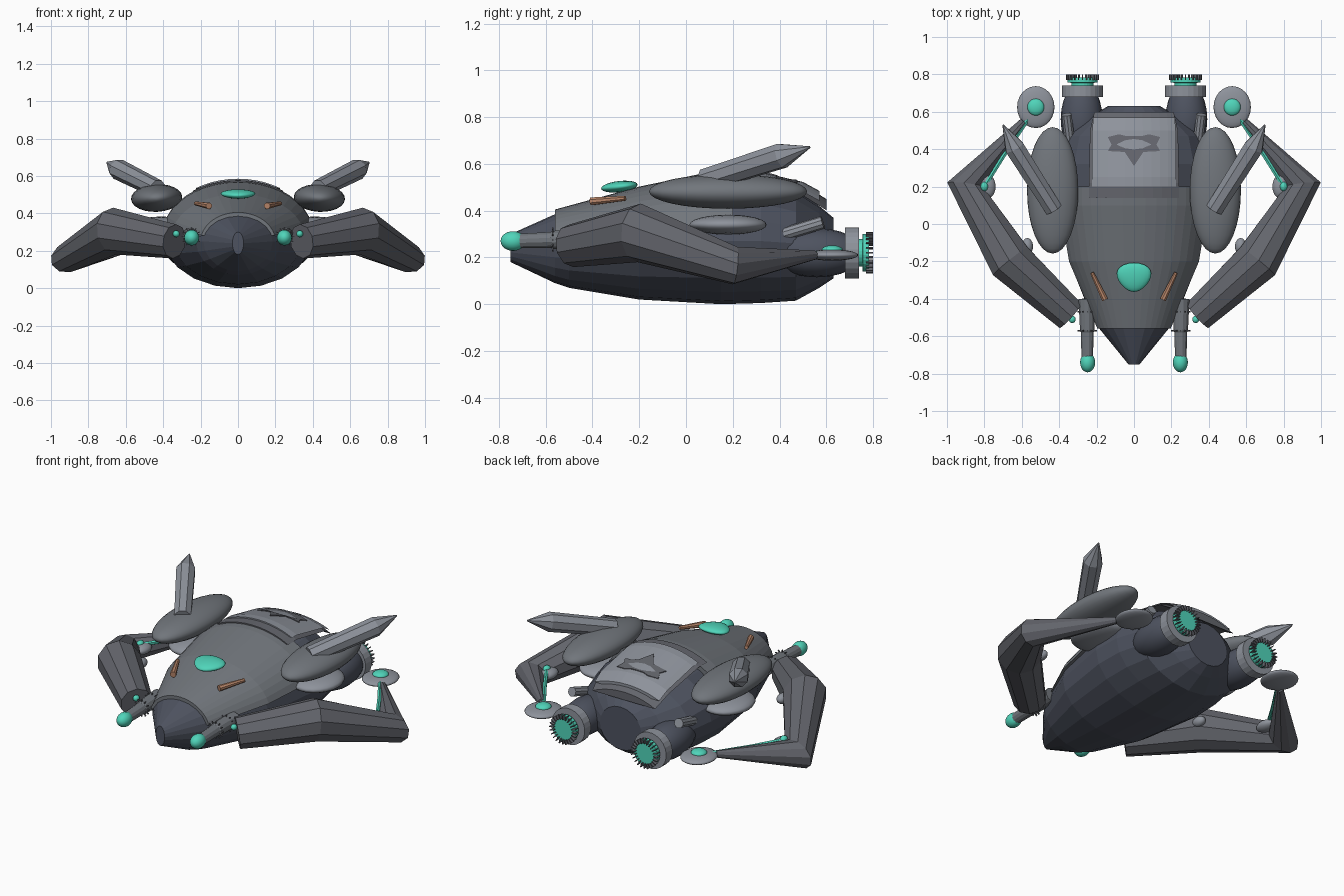
import bpy, bmesh
from math import sin, cos, pi, radians
from mathutils import Vector, Matrix

if "Cube" in bpy.data.objects:
    bpy.data.objects.remove(bpy.data.objects["Cube"])

def material(name, rgb):
    m = bpy.data.materials.new(name)
    m.diffuse_color = (*rgb, 1)
    m.use_nodes = True
    m.node_tree.nodes["Principled BSDF"].inputs["Base Color"].default_value = m.diffuse_color
    return m

SLATE = material("slate", (0.075, 0.085, 0.115))
ARMOUR = material("armour", (0.165, 0.18, 0.20))
DARK = material("dark_metal", (0.125, 0.13, 0.15))
STEEL = material("steel", (0.27, 0.29, 0.33))
TEAL = material("teal", (0.08, 0.66, 0.49))
COPPER = material("copper", (0.50, 0.25, 0.15))

def finish(name, bm, mat, smooth=False):
    bmesh.ops.recalc_face_normals(bm, faces=bm.faces)
    me = bpy.data.meshes.new(name)
    bm.to_mesh(me)
    bm.free()
    ob = bpy.data.objects.new(name, me)
    bpy.context.collection.objects.link(ob)
    me.materials.append(mat)
    if smooth:
        for p in me.polygons:
            p.use_smooth = True
    return ob

def skin(name, rings, mat, smooth=False):
    """Join matching rings of points and cap both ends."""
    bm = bmesh.new()
    vs = [[bm.verts.new(p) for p in r] for r in rings]
    n = len(vs[0])
    for a, b in zip(vs, vs[1:]):
        for i in range(n):
            j = (i + 1) % n
            bm.faces.new((a[i], a[j], b[j], b[i]))
    bm.faces.new(vs[0])
    bm.faces.new(vs[-1])
    return finish(name, bm, mat, smooth)

def loft(name, stations, mat, n=20, a0=0, a1=360):
    """Stations are (y, half width, bottom, middle, top)."""
    count = n if a1 - a0 == 360 else n + 1
    rings = []
    for y, w, zb, zm, zt in stations:
        ring = []
        for i in range(count):
            a = radians(a0 + (a1 - a0) * i / n)
            h = zt - zm if sin(a) > 0 else zm - zb
            ring.append((w * cos(a), y, zm + h * sin(a)))
        rings.append(ring)
    return skin(name, rings, mat)

def tube(name, path, radii, mat, n=10, smooth=False):
    """Mitred tube through the path points."""
    pts = [Vector(p) for p in path]
    rings = []
    for k, p in enumerate(pts):
        d = (pts[k] - pts[k - 1] if k else pts[1] - pts[0]).normalized()
        nxt = (pts[k + 1] - p).normalized() if k < len(pts) - 1 else d
        plane = (d + nxt).normalized()
        u = d.cross(Vector((0, 0, 1))).normalized()
        v = u.cross(d)
        ring = []
        for i in range(n):
            a = 2 * pi * (i + 0.5) / n
            o = radii[k] * (u * cos(a) + v * sin(a))
            ring.append(p + o - d * (o.dot(plane) / d.dot(plane)))
        rings.append(ring)
    return skin(name, rings, mat, smooth)

def ellipsoid(name, loc, size, mat, roll=0, seg=20, rings=12):
    bm = bmesh.new()
    m = Matrix.Translation(loc) @ Matrix.Rotation(roll, 4, 'Y') @ Matrix.Diagonal((*size, 1))
    # poles lie along y
    bmesh.ops.create_uvsphere(bm, u_segments=seg, v_segments=rings, radius=1,
                              matrix=m @ Matrix.Rotation(pi / 2, 4, 'X'))
    return finish(name, bm, mat, True)

def spikes(name, x, y, z, r0, r1, depth, mat, count=24):
    """Ring of thin radial blades facing along y."""
    bm = bmesh.new()
    for i in range(count):
        m = (Matrix.Translation((x, y, z)) @ Matrix.Rotation(2 * pi * i / count, 4, 'Y')
             @ Matrix.Translation(((r0 + r1) / 2, 0, 0)) @ Matrix.Diagonal((r1 - r0, depth, 0.005, 1)))
        bmesh.ops.create_cube(bm, size=1, matrix=m)
    return finish(name, bm, mat)

# hull and armour
loft("hull", [(-0.75, 0.03, 0.18, 0.24, 0.30), (-0.56, 0.185, 0.09, 0.25, 0.385),
              (-0.5, 0.225, 0.07, 0.25, 0.40), (-0.2, 0.345, 0.02, 0.26, 0.47),
              (0.15, 0.40, 0.0, 0.27, 0.54), (0.32, 0.395, 0.005, 0.27, 0.545),
              (0.47, 0.36, 0.015, 0.26, 0.49), (0.57, 0.24, 0.07, 0.25, 0.42),
              (0.63, 0.14, 0.11, 0.24, 0.37)], SLATE)
loft("upper_shell", [(-0.56, 0.2, 0, 0.25, 0.405), (-0.2, 0.355, 0, 0.27, 0.503),
                     (0.1, 0.405, 0, 0.28, 0.565), (0.2, 0.405, 0, 0.28, 0.575)],
     ARMOUR, 18, 12, 168)
loft("rear_trim", [(0.14, 0.41, 0, 0.28, 0.576), (0.22, 0.41, 0, 0.28, 0.578),
                   (0.5, 0.40, 0, 0.26, 0.513), (0.6, 0.36, 0, 0.2, 0.45)],
     DARK, 10, 54, 126)
loft("rear_panel", [(0.2, 0.41, 0, 0.28, 0.585), (0.25, 0.41, 0, 0.28, 0.581),
                    (0.5, 0.41, 0, 0.26, 0.523), (0.57, 0.40, 0, 0.22, 0.485)],
     STEEL, 10, 57, 123)

# dark inset on the rear panel, following its slope
bm = bmesh.new()
half = [(0, 0.31), (0.05, 0.385), (0.14, 0.39), (0.12, 0.425), (0.14, 0.465), (0.08, 0.48), (0.04, 0.47)]
outline = half + [(-x, y) for x, y in reversed(half[1:])]
drop = lambda x, y: 0.588 - 0.24 * (y - 0.25) - 0.9 * x * x
low = [bm.verts.new((x, y, drop(x, y) - 0.03)) for x, y in outline]
high = [bm.verts.new((x, y, drop(x, y))) for x, y in outline]
bm.faces.new(high)
for i in range(len(low)):
    j = (i + 1) % len(low)
    bm.faces.new((low[i], low[j], high[j], high[i]))
finish("panel_inset", bm, DARK)

# teal shield-shaped lens on the nose
lens = ellipsoid("nose_lens", (0, -0.285, 0.503), (0.09, 0.078, 0.024), TEAL)
for v in lens.data.vertices:
    t = (v.co.y + 0.285) / 0.078
    v.co.x *= 1 + 0.25 * t
    v.co.z += 0.008 * t

for s, side in ((1, "right"), (-1, "left")):
    def P(x, y, z):
        return (s * x, y, z)

    # folded arm
    tube(side + "_arm", [P(0.34, -0.49, 0.25), P(0.66, -0.2, 0.305), P(0.903, 0.21, 0.165),
                         P(0.59, 0.55, 0.21)], [0.092, 0.123, 0.08, 0.02], DARK)
    ellipsoid(side + "_elbow_cap", P(0.785, 0.2, 0.20), (0.045, 0.065, 0.03), STEEL)
    ellipsoid(side + "_shoulder_cap", P(0.57, -0.12, 0.29), (0.03, 0.045, 0.03), STEEL)
    ellipsoid(side + "_elbow_light", P(0.80, 0.2, 0.225), (0.02, 0.025, 0.02), TEAL)
    tube(side + "_arm_conduit", [P(0.80, 0.2, 0.22), P(0.70, 0.36, 0.215), P(0.56, 0.57, 0.215)],
         [0.012] * 3, TEAL, 6)
    ellipsoid(side + "_hand_disc", P(0.525, 0.625, 0.21), (0.1, 0.112, 0.024), STEEL, 0, 24)
    ellipsoid(side + "_hand_light", P(0.525, 0.625, 0.232), (0.045, 0.045, 0.02), TEAL)
    ellipsoid(side + "_wrist_light", P(0.33, -0.51, 0.29), (0.018, 0.02, 0.018), TEAL)

    # front gun
    tube(side + "_gun", [P(0.25, -0.72, 0.27), P(0.25, -0.58, 0.275), P(0.25, -0.57, 0.275),
                         P(0.255, -0.4, 0.28)], [0.032, 0.035, 0.04, 0.043], ARMOUR, 12)
    ellipsoid(side + "_gun_tip", P(0.248, -0.74, 0.27), (0.04, 0.053, 0.042), TEAL)
    for y in (-0.57, -0.47):
        spikes(side + "_gun_ring", s * 0.25, y, 0.275, 0.03, 0.052, 0.008, DARK, 12)

    # side pods and fin
    ellipsoid(side + "_pod", P(0.435, 0.18, 0.482), (0.137, 0.338, 0.074), ARMOUR, s * 0.05, 24, 16)
    ellipsoid(side + "_lower_pod", P(0.41, 0.18, 0.34), (0.145, 0.165, 0.043), STEEL)
    tube(side + "_fin", [P(0.43, 0.08, 0.53), P(0.64, 0.41, 0.635), P(0.70, 0.53, 0.672)],
         [0.05, 0.056, 0.004], STEEL, 8)

    # copper strip on the nose
    tube(side + "_copper_strip", [P(0.155, -0.405, 0.44), P(0.225, -0.26, 0.453)],
         [0.018, 0.011], COPPER, 8)

    # exhaust pipe and engine
    tube(side + "_exhaust", [P(0.34, 0.42, 0.30), P(0.36, 0.585, 0.35)], [0.028, 0.028], STEEL, 10)
    ellipsoid(side + "_engine_body", P(0.28, 0.56, 0.22), (0.112, 0.2, 0.105), SLATE)
    tube(side + "_engine_collar", [P(0.275, 0.68, 0.22), P(0.275, 0.74, 0.22)], [0.11] * 2, STEEL, 24)
    tube(side + "_engine_core", [P(0.275, 0.73, 0.22), P(0.275, 0.755, 0.22), P(0.275, 0.756, 0.22),
                                 P(0.275, 0.782, 0.22)], [0.06, 0.06, 0.08, 0.08], TEAL, 24)
    spikes(side + "_engine_teeth", s * 0.275, 0.785, 0.22, 0.062, 0.088, 0.03, DARK)
